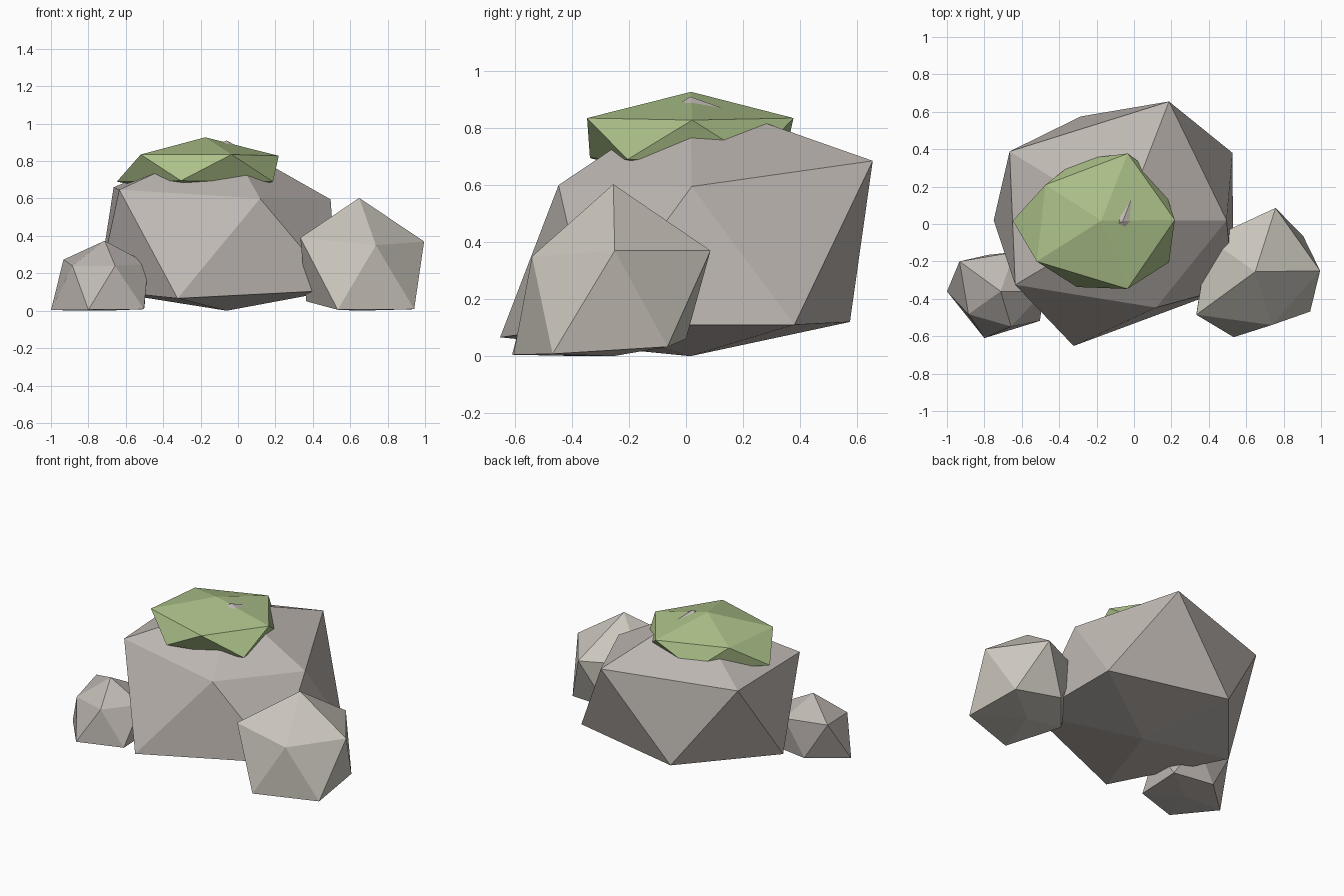
import bpy, bmesh


def material(name, rgb):
    mat = bpy.data.materials.new(name)
    mat.diffuse_color = (*rgb, 1)
    return mat


def boulder(name, top, upper, lower, bottom, mat):
    """Irregular 20-sided stone: two caps and a zigzag band.
    lower[i] sits between upper[i] and upper[i + 1], counter-clockwise."""
    bm = bmesh.new()
    t, b = bm.verts.new(top), bm.verts.new(bottom)
    u = [bm.verts.new(p) for p in upper]
    l = [bm.verts.new(p) for p in lower]
    for i in range(5):
        j = (i + 1) % 5
        for tri in ((t, u[i], u[j]), (u[i], l[i], u[j]),
                    (u[j], l[i], l[j]), (b, l[j], l[i])):
            bm.faces.new(tri)
    bmesh.ops.recalc_face_normals(bm, faces=bm.faces)
    mesh = bpy.data.meshes.new(name)
    bm.to_mesh(mesh)
    bm.free()
    mesh.materials.append(mat)
    obj = bpy.data.objects.new(name, mesh)
    bpy.context.collection.objects.link(obj)
    return obj


stone = material("stone", (0.52, 0.48, 0.45))
pale_stone = material("pale_stone", (0.60, 0.57, 0.51))
moss = material("moss", (0.41, 0.53, 0.25))

# Large central boulder
boulder("main_boulder", (-0.06, 0.015, 0.91),
        [(0.495, 0.02, 0.595), (0.187, 0.655, 0.685), (-0.665, 0.388, 0.66),
         (-0.635, -0.325, 0.647), (0.118, -0.447, 0.6)],
        [(0.527, 0.38, 0.11), (-0.285, 0.575, 0.12), (-0.75, 0.02, 0.11),
         (-0.323, -0.652, 0.066), (0.53, -0.335, 0.11)],
        (-0.06, 0.015, 0), stone)

# Medium stone on the right
boulder("right_stone", (0.648, -0.255, 0.603),
        [(0.995, -0.25, 0.37), (0.757, 0.086, 0.37), (0.40, -0.08, 0.37),
         (0.333, -0.485, 0.39), (0.737, -0.54, 0.35)],
        [(0.905, -0.065, 0.033), (0.59, 0.0, 0.06), (0.365, -0.27, 0.05),
         (0.533, -0.605, 0.005), (0.942, -0.468, 0.008)],
        (0.65, -0.255, 0), pale_stone)

# Small stone on the left
boulder("left_stone", (-0.713, -0.36, 0.374),
        [(-0.48, -0.36, 0.25), (-0.64, -0.15, 0.26), (-0.933, -0.2, 0.273),
         (-0.885, -0.482, 0.24), (-0.657, -0.548, 0.24)],
        [(-0.5, -0.21, 0.02), (-0.78, -0.165, 0.02), (-1.0, -0.36, 0.003),
         (-0.8, -0.61, 0.005), (-0.503, -0.518, 0.008)],
        (-0.71, -0.36, 0), stone)

# Moss cap on top
boulder("moss_cap", (-0.175, 0.018, 0.927),
        [(0.218, 0.022, 0.828), (-0.033, 0.377, 0.835), (-0.473, 0.21, 0.835),
         (-0.52, -0.2, 0.835), (-0.035, -0.347, 0.835)],
        [(0.145, 0.24, 0.69), (-0.3, 0.345, 0.69), (-0.648, 0.018, 0.69),
         (-0.305, -0.337, 0.695), (0.187, -0.205, 0.69)],
        (-0.175, 0.018, 0.6), moss)
